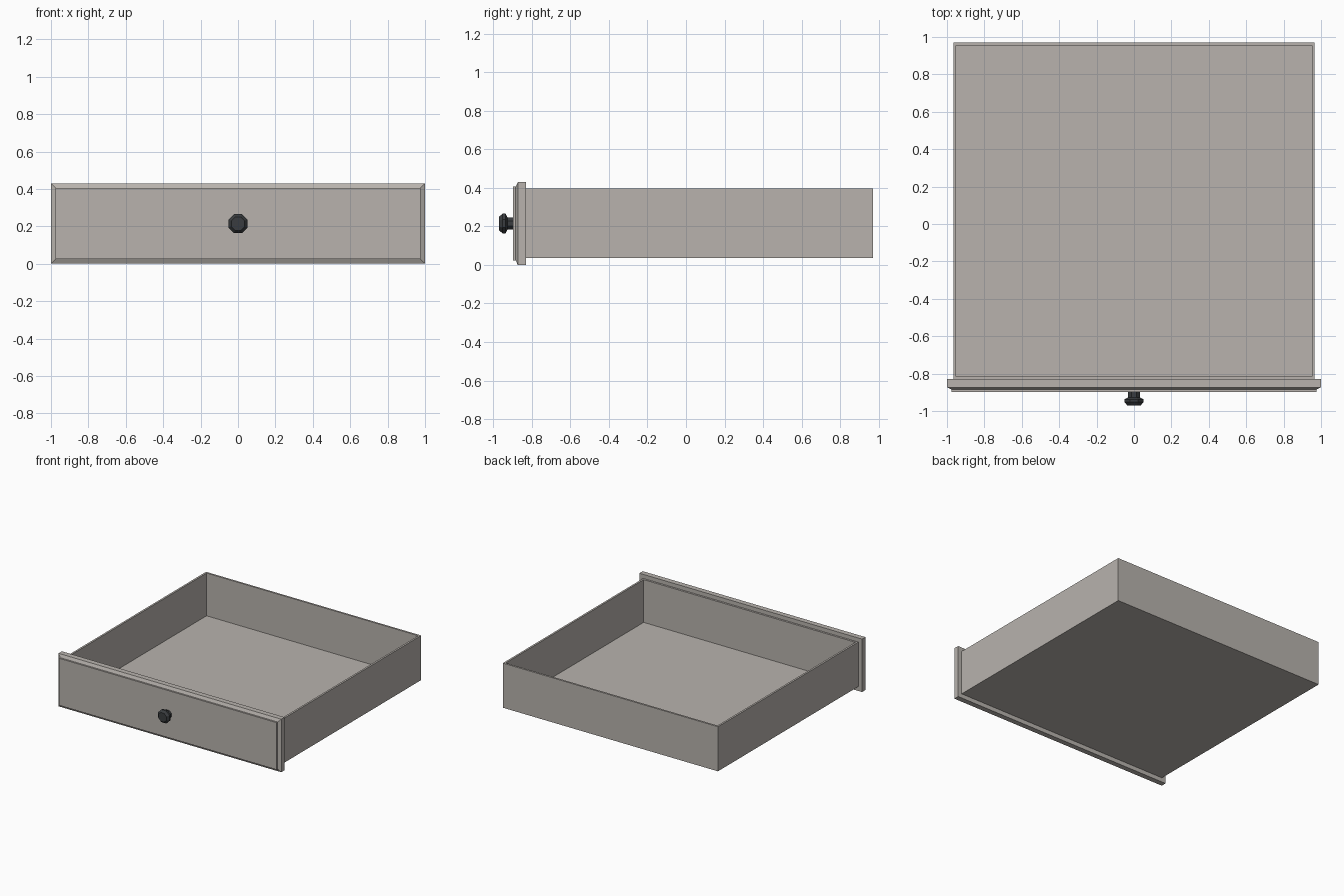
import bpy, bmesh, math
from mathutils import Matrix, Vector

if "Cube" in bpy.data.objects:
    bpy.data.objects.remove(bpy.data.objects["Cube"])


def material(name, rgb):
    m = bpy.data.materials.new(name)
    m.diffuse_color = (*rgb, 1.0)
    m.use_nodes = True
    m.node_tree.nodes["Principled BSDF"].inputs["Base Color"].default_value = m.diffuse_color
    return m


wood = material("grey_wood", (0.48, 0.45, 0.42))
metal = material("dark_metal", (0.042, 0.046, 0.05))


def finish(bm, name, mat):
    bmesh.ops.recalc_face_normals(bm, faces=bm.faces)
    me = bpy.data.meshes.new(name)
    bm.to_mesh(me)
    bm.free()
    me.materials.append(mat)
    ob = bpy.data.objects.new(name, me)
    bpy.context.collection.objects.link(ob)
    return ob


def box(lo, hi):
    bm = bmesh.new()
    lo, hi = Vector(lo), Vector(hi)
    bmesh.ops.create_cube(bm, size=1, matrix=Matrix.Translation((lo + hi) / 2)
                          @ Matrix.Diagonal((*(hi - lo), 1)))
    bm.normal_update()
    return bm


def facing(bm, direction):
    return max(bm.faces, key=lambda f: f.normal.dot(Vector(direction)))


def extrude(bm, face, offset):
    new = bmesh.ops.extrude_discrete_faces(bm, faces=[face])["faces"][0]
    bmesh.ops.translate(bm, verts=new.verts, vec=offset)
    bm.normal_update()
    return new


# Drawer tray: open box with thin walls and floor
bm = box((-0.966, -0.83, 0.035), (0.966, 0.97, 0.397))
top = facing(bm, (0, 0, 1))
bmesh.ops.inset_region(bm, faces=[top], thickness=0.022)
extrude(bm, top, (0, 0, -0.347))
finish(bm, "drawer_tray", wood)

# Front board: sloped border around a raised rectangular panel
bm = box((-1, -0.873, 0), (1, -0.83, 0.43))
face = facing(bm, (0, -1, 0))
bmesh.ops.inset_region(bm, faces=[face], thickness=0.034)
bmesh.ops.translate(bm, verts=face.verts, vec=(0, -0.012, 0))
bm.normal_update()
extrude(bm, face, (0, -0.014, 0))
finish(bm, "drawer_front", wood)

# Knob: eight-sided turned profile as (y, radius to flat)
profile = [(-0.895, 0.032), (-0.927, 0.032), (-0.937, 0.051),
           (-0.952, 0.051), (-0.97, 0.036)]
bm = bmesh.new()
rings = []
for y, r in profile:
    r /= math.cos(math.pi / 8)
    rings.append([bm.verts.new((r * math.cos((i + 0.5) * math.pi / 4), y,
                                0.215 + r * math.sin((i + 0.5) * math.pi / 4)))
                  for i in range(8)])
for a, b in zip(rings, rings[1:]):
    for i in range(8):
        j = (i + 1) % 8
        bm.faces.new((a[i], a[j], b[j], b[i]))
bm.faces.new(rings[0])
bm.faces.new(rings[-1])
finish(bm, "knob", metal)
